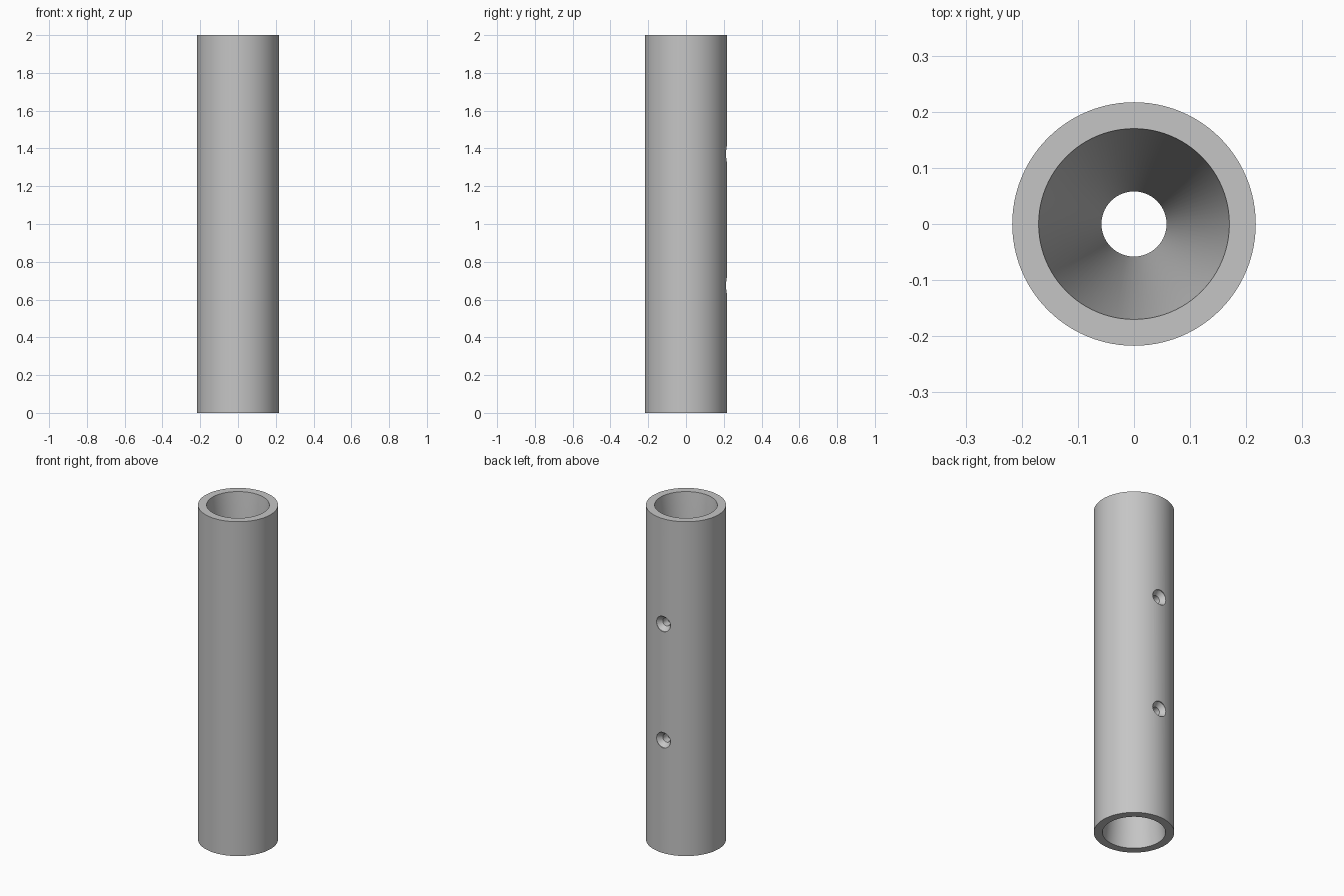
import bpy
import bmesh
import math
from mathutils import Matrix

if "Cube" in bpy.data.objects:
    bpy.data.objects.remove(bpy.data.objects["Cube"], do_unlink=True)

SEGMENTS = 96
HEIGHT = 2.0
OUTER = 0.217
MOUTH = 0.17
THROAT = 0.058

grey = bpy.data.materials.new("light_grey")
grey.use_nodes = True
colour = (0.56, 0.56, 0.56, 1)
grey.diffuse_color = colour
grey.node_tree.nodes["Principled BSDF"].inputs["Base Color"].default_value = colour


def lathe(name, profile, segments, closed):
    """Turn (radius, height) points around z; a non-closed profile gets end caps."""
    bm = bmesh.new()
    rings = []
    for r, z in profile:
        rings.append([bm.verts.new((r * math.cos(a), r * math.sin(a), z))
                      for a in (math.tau * i / segments for i in range(segments))])
    pairs = list(zip(rings, rings[1:]))
    if closed:
        pairs.append((rings[-1], rings[0]))
    for low, high in pairs:
        for i in range(segments):
            j = (i + 1) % segments
            bm.faces.new((low[i], low[j], high[j], high[i]))
    if not closed:
        bm.faces.new(rings[0])
        bm.faces.new(rings[-1])
    bmesh.ops.recalc_face_normals(bm, faces=bm.faces)
    mesh = bpy.data.meshes.new(name)
    bm.to_mesh(mesh)
    bm.free()
    mesh.materials.append(grey)
    obj = bpy.data.objects.new(name, mesh)
    bpy.context.collection.objects.link(obj)
    return obj


# Tube whose bore narrows from both mouths to a throat at mid height
tube = lathe("tube", [(OUTER, 0), (OUTER, HEIGHT), (MOUTH, HEIGHT),
                      (THROAT, HEIGHT / 2), (MOUTH, 0)], SEGMENTS, True)
bpy.context.view_layer.objects.active = tube
tube.select_set(True)

# Two countersunk screw holes in the back wall
for z in (0.675, 1.37):
    cutter = lathe("screw_hole_cutter", [(0.024, 0.14), (0.024, 0.185),
                                         (0.046, 0.212), (0.046, 0.26)], 32, False)
    cutter.data.transform(Matrix.Translation((0, 0, z)) @ Matrix.Rotation(-math.pi / 2, 4, "X"))
    cutter.hide_render = True
    cut = tube.modifiers.new("screw_hole", "BOOLEAN")
    cut.operation = "DIFFERENCE"
    cut.solver = "EXACT"
    cut.object = cutter
    bpy.ops.object.modifier_apply(modifier=cut.name)
    bpy.data.objects.remove(cutter, do_unlink=True)

bpy.ops.object.shade_smooth_by_angle(angle=math.radians(30))
